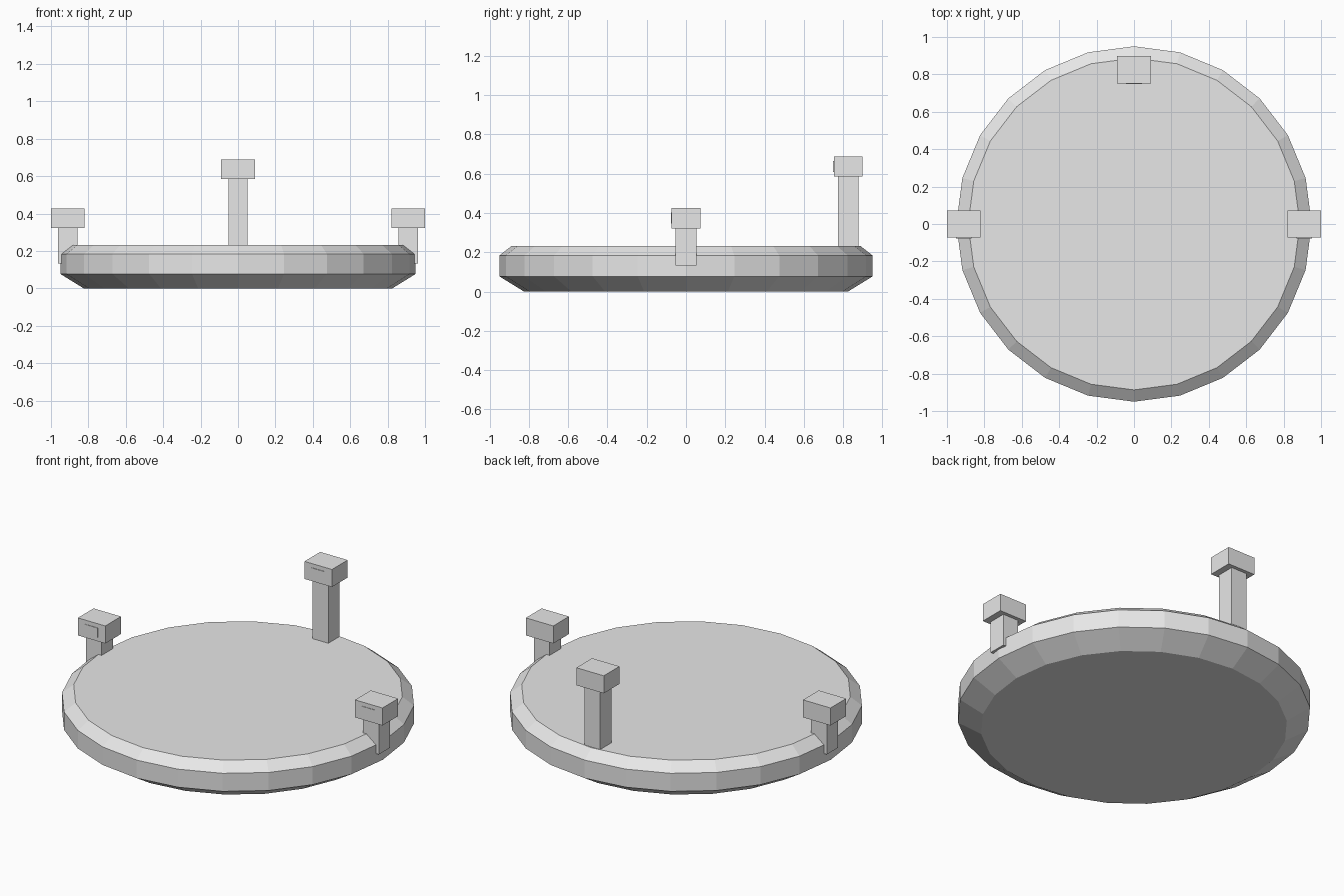
import bpy
import bmesh
from math import cos, sin, tau

old = bpy.data.objects.get("Cube")
if old:
    bpy.data.objects.remove(old, do_unlink=True)

# Single light grey finish
grey = bpy.data.materials.new("light_grey")
grey.use_nodes = True
colour = (0.8, 0.8, 0.8, 1)
grey.diffuse_color = colour
grey.node_tree.nodes["Principled BSDF"].inputs["Base Color"].default_value = colour


def add_object(name, bm):
    bmesh.ops.recalc_face_normals(bm, faces=bm.faces)
    mesh = bpy.data.meshes.new(name)
    bm.to_mesh(mesh)
    bm.free()
    mesh.materials.append(grey)
    obj = bpy.data.objects.new(name, mesh)
    bpy.context.collection.objects.link(obj)
    return obj


def box(name, centre, size):
    bm = bmesh.new()
    bmesh.ops.create_cube(bm, size=1)
    bmesh.ops.scale(bm, vec=size, verts=bm.verts)
    bmesh.ops.translate(bm, vec=centre, verts=bm.verts)
    return add_object(name, bm)


def lathe(name, profile, sides):
    bm = bmesh.new()
    rings = [[bm.verts.new((r * cos(tau * i / sides), r * sin(tau * i / sides), z))
              for i in range(sides)] for r, z in profile]
    for low, high in zip(rings, rings[1:]):
        for i in range(sides):
            j = (i + 1) % sides
            bm.faces.new((low[i], low[j], high[j], high[i]))
    bm.faces.new(rings[0][::-1])
    bm.faces.new(rings[-1])
    return add_object(name, bm)


def lamp(name, x, y, bottom, cap_bottom):
    # Square post, wider head and thin lens on the front of the head
    box(name + "_post", (x, y, (bottom + cap_bottom) / 2),
        (0.103, 0.106, cap_bottom - bottom))
    box(name + "_head", (x, y, cap_bottom + 0.052), (0.18, 0.147, 0.104))
    box(name + "_lens", (x, y - 0.0735, cap_bottom + 0.052), (0.085, 0.006, 0.055))


# Faceted disc with a chamfered top rim and a sloping underside
lathe("disc_body", [(0.825, 0), (0.95, 0.077), (0.95, 0.184), (0.887, 0.233)], 24)

# Two short side lamps and one tall rear lamp
for side, sign in (("left", 1), ("right", -1)):
    lamp(side + "_lamp", sign * 0.91, 0, 0.132, 0.322)
lamp("rear_lamp", 0, 0.826, 0.2, 0.585)
